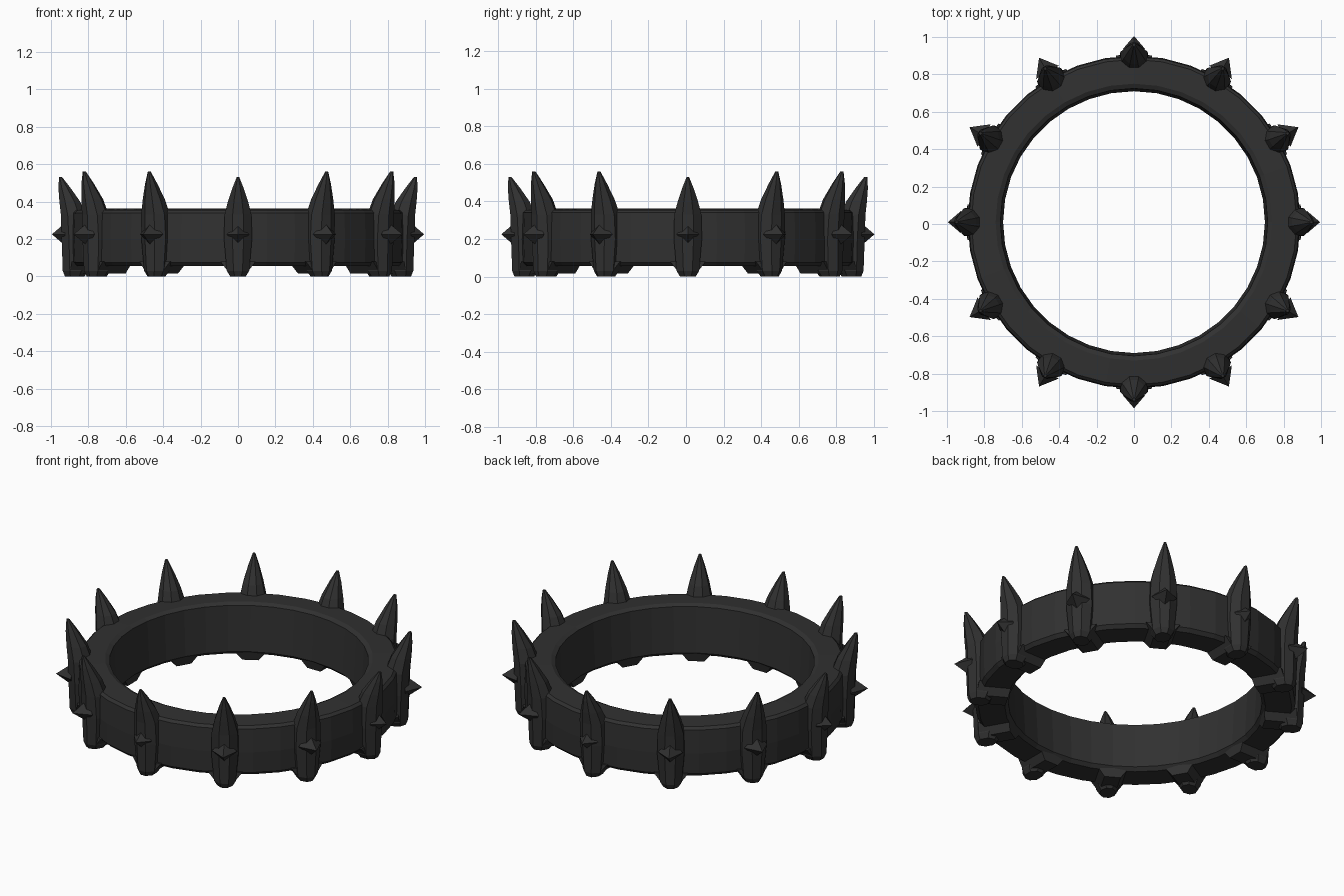
import bpy, bmesh, math
from mathutils import Vector

if "Cube" in bpy.data.objects:
    bpy.data.objects.remove(bpy.data.objects["Cube"])

CY = 0.01  # the band sits slightly towards the back

iron = bpy.data.materials.new("black_iron")
iron.diffuse_color = (0.03, 0.03, 0.03, 1)
iron.use_nodes = True
iron.node_tree.nodes["Principled BSDF"].inputs["Base Color"].default_value = iron.diffuse_color


def make_object(name, bm):
    bmesh.ops.recalc_face_normals(bm, faces=bm.faces[:])
    me = bpy.data.meshes.new(name)
    bm.to_mesh(me)
    bm.free()
    me.materials.append(iron)
    ob = bpy.data.objects.new(name, me)
    bpy.context.collection.objects.link(ob)
    return ob


def polar(r, t, z, a):
    """Point at radius r, sideways offset t, height z, in the direction a."""
    c, s = math.cos(a), math.sin(a)
    return Vector((r * c - t * s, r * s + t * c + CY, z))


def loft(bm, rings, closed=False):
    """Skin a list of equal point rings, capping the ends unless closed."""
    vs = [[bm.verts.new(p) for p in ring] for ring in rings]
    n = len(vs[0])
    pairs = list(zip(vs, vs[1:])) + ([(vs[-1], vs[0])] if closed else [])
    for lo, hi in pairs:
        for i in range(n):
            j = (i + 1) % n
            bm.faces.new((lo[i], lo[j], hi[j], hi[i]))
    if not closed:
        bm.faces.new(vs[0])
        bm.faces.new(vs[-1])


# Band: bevelled rectangular profile swept round the circle
profile = [(0.70, 0.075), (0.72, 0.055), (0.865, 0.055), (0.885, 0.075),
           (0.89, 0.20), (0.885, 0.34), (0.87, 0.355), (0.74, 0.362), (0.715, 0.35)]
bm = bmesh.new()
SEG = 36
loft(bm, [[polar(r, 0, z, 2 * math.pi * k / SEG) for r, z in profile]
          for k in range(SEG)], closed=True)
make_object("band", bm)

# Horn sections: height, inner radius, outer radius, half width
horn = [(0.0, 0.82, 0.925, 0.042), (0.03, 0.80, 0.937, 0.06), (0.20, 0.80, 0.943, 0.075),
        (0.33, 0.815, 0.947, 0.072), (0.41, 0.845, 0.955, 0.054),
        (0.49, 0.895, 0.96, 0.030), (0.555, 0.94, 0.957, 0.007)]

for k in range(12):
    a = k * math.pi / 6
    cardinal = k % 3 == 0
    top = 0.53 if cardinal else 0.56

    # Upright horn leaning outwards, eight-sided section
    bm = bmesh.new()
    rings = []
    for z, r0, r1, w in horn:
        if z > 0.33:
            z = 0.33 + (z - 0.33) * (top - 0.33) / 0.225
        mid, d = (r0 + r1) / 2, (r1 - r0) / 2
        rings.append([polar(mid + d * u, w * v, z, a) for u, v in
                      ((1, 0.4), (0.45, 1), (-0.45, 1), (-1, 0.4),
                       (-1, -0.4), (-0.45, -1), (0.45, -1), (1, -0.4))])
    loft(bm, rings)
    make_object("horn_%d" % (k + 1), bm)

    # Foot running under the band to its inner edge
    bm = bmesh.new()
    loft(bm, [[polar(r, t, z, a) for r, t in ((r0, -w), (r1, -w), (r1, w), (r0, w))]
              for z, r0, r1, w in ((0.015, 0.72, 0.90, 0.045), (0.08, 0.705, 0.89, 0.095))])
    make_object("foot_%d" % (k + 1), bm)

    # Four-sided stud pointing outwards
    bm = bmesh.new()
    w, h, tip = (0.06, 0.06, 0.995) if cardinal else (0.07, 0.065, 1.015)
    base = [bm.verts.new(polar(0.925, t, 0.225 + z, a))
            for t, z in ((w, 0), (0, h), (-w, 0), (0, -h))]
    apex = bm.verts.new(polar(tip, 0, 0.225, a))
    bm.faces.new(base)
    for i in range(4):
        bm.faces.new((base[i], base[(i + 1) % 4], apex))
    make_object("stud_%d" % (k + 1), bm)
